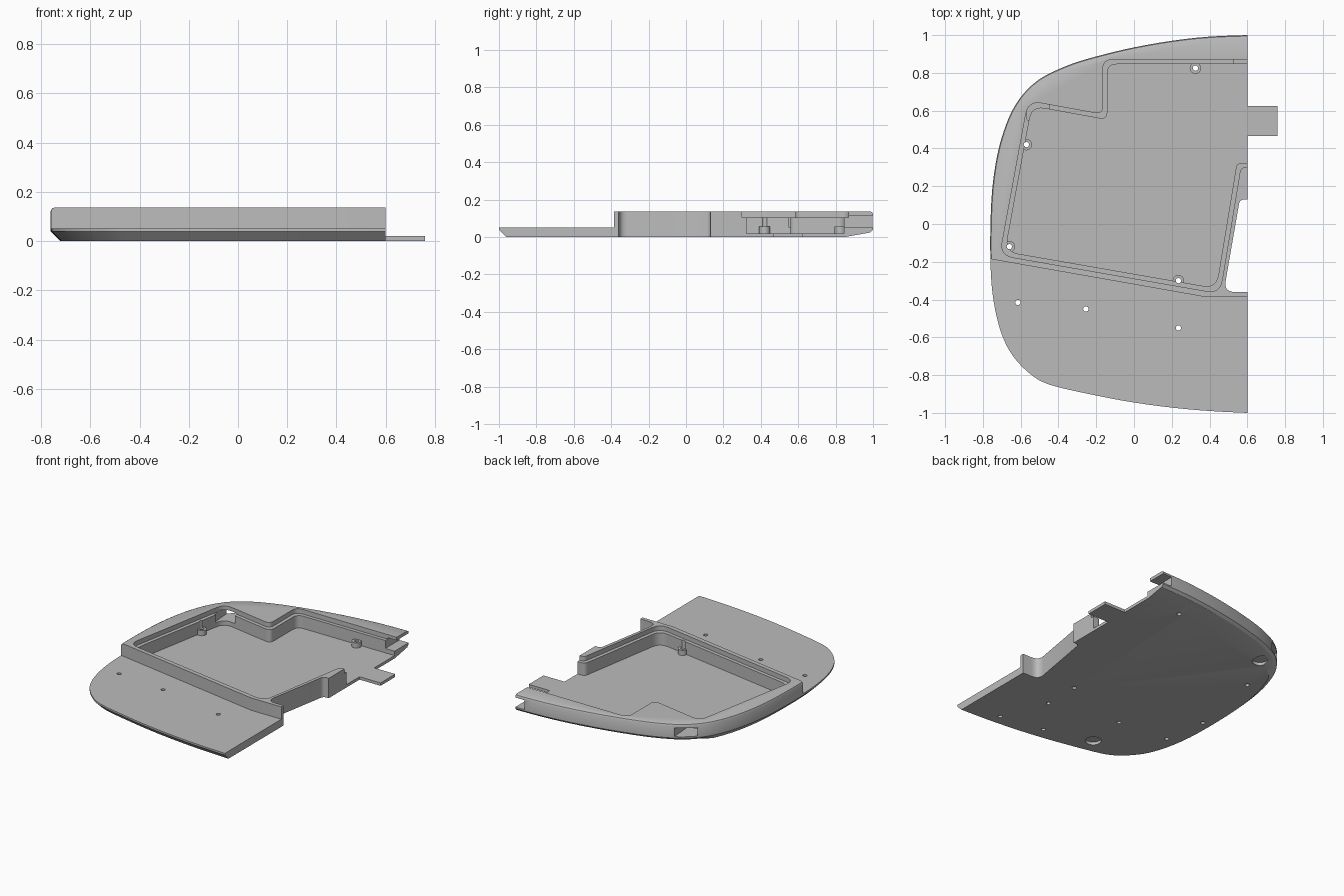
import bpy, bmesh, math
from mathutils import Vector

if "Cube" in bpy.data.objects:
    bpy.data.objects.remove(bpy.data.objects["Cube"])

grey = bpy.data.materials.new("light grey plastic")
grey.diffuse_color = (0.5, 0.5, 0.5, 1)
grey.use_nodes = True
grey.node_tree.nodes["Principled BSDF"].inputs["Base Color"].default_value = grey.diffuse_color

TOP, PLATE, LEDGE, FLOOR = 0.137, 0.052, 0.105, 0.02


def loft(name, loops):
    """Solid from a stack of equal-length loops of 3D points."""
    bm = bmesh.new()
    rings = [[bm.verts.new(p) for p in loop] for loop in loops]
    n = len(rings[0])
    for a, b in zip(rings, rings[1:]):
        for i in range(n):
            j = (i + 1) % n
            bm.faces.new((a[i], a[j], b[j], b[i]))
    bm.faces.new(rings[0][::-1])
    bm.faces.new(rings[-1])
    bmesh.ops.recalc_face_normals(bm, faces=bm.faces)
    me = bpy.data.meshes.new(name)
    bm.to_mesh(me)
    bm.free()
    me.materials.append(grey)
    ob = bpy.data.objects.new(name, me)
    bpy.context.collection.objects.link(ob)
    return ob


def prism(name, pts, z0, z1):
    return loft(name, [[(x, y, z) for x, y in pts] for z in (z0, z1)])


def circle(x, y, r, n=24):
    return [(x + r * math.cos(i * math.tau / n), y + r * math.sin(i * math.tau / n)) for i in range(n)]


def rounded(corners, steps=6):
    """Polygon (x, y, radius) with curved corners."""
    out = []
    for i, (x, y, r) in enumerate(corners):
        p = Vector((x, y))
        if r == 0:
            out.append((x, y))
            continue
        a = Vector(corners[i - 1][:2]) - p
        b = Vector(corners[(i + 1) % len(corners)][:2]) - p
        t = min(r / math.tan(a.angle(b) / 2), a.length * 0.48, b.length * 0.48)
        s, e = p + a.normalized() * t, p + b.normalized() * t
        for k in range(steps + 1):
            u = k / steps
            q = s * (1 - u) ** 2 + p * 1.3 * u * (1 - u) + p * 0.7 * u * (1 - u) + e * u * u
            out.append((q.x, q.y))
    return out


def inset_corners(corners, d):
    """Move each edge of a counter-clockwise polygon inward by d."""
    out = []
    for i, (x, y, r) in enumerate(corners):
        p = Vector((x, y))
        u = (p - Vector(corners[i - 1][:2])).normalized()
        v = (Vector(corners[(i + 1) % len(corners)][:2]) - p).normalized()
        n1, n2 = Vector((-u.y, u.x)), Vector((-v.y, v.x))
        q = p + (n1 + n2) * d / (1 + n1.dot(n2))
        out.append((q.x, q.y, r))
    return out


def cut(ob, cutter, op='DIFFERENCE'):
    m = ob.modifiers.new(cutter.name, 'BOOLEAN')
    m.operation, m.solver, m.object = op, 'EXACT', cutter
    bpy.context.view_layer.objects.active = ob
    bpy.ops.object.modifier_apply(modifier=m.name)
    bpy.data.objects.remove(cutter)


# Outer shell outline, from the back right corner round to the front right corner
key = [(.6, 1), (.4, .992), (.2, .97), (0, .935), (-.15, .9), (-.3, .858), (-.42, .81), (-.51, .76),
       (-.585, .69), (-.645, .6), (-.69, .49), (-.725, .36), (-.75, .19), (-.76, 0), (-.76, -.2),
       (-.75, -.36), (-.725, -.5), (-.69, -.61), (-.64, -.7), (-.56, -.785), (-.45, -.85),
       (-.2, -.908), (0, -.945), (.2, -.972), (.4, -.99), (.6, -1)]
key = [Vector(p) for p in key]
outline = []
for i in range(len(key) - 1):
    p0, p1, p2, p3 = key[max(i - 1, 0)], key[i], key[i + 1], key[min(i + 2, len(key) - 1)]
    for u in (0, 1 / 3, 2 / 3):
        outline.append(0.5 * (2 * p1 + (p2 - p0) * u + (2 * p0 - 5 * p1 + 4 * p2 - p3) * u * u
                              + (3 * p1 - p0 - 3 * p2 + p3) * u ** 3))
outline.append(key[-1])


def ring(z, d, back=0):
    """Outline at height z, pulled in by d, and by a further amount towards the back."""
    pts = []
    for i, p in enumerate(outline):
        t = (outline[min(i + 1, len(outline) - 1)] - outline[max(i - 1, 0)]).normalized()
        n = Vector((-t.y, t.x))
        if i in (0, len(outline) - 1):
            n = Vector((0, -1 if i == 0 else 1))
        q = p + n * (d + back * min(1, max(0, (p.y - 0.6) / 0.35)))
        pts.append((q.x, q.y, z))
    return pts


# Shell with undercut lower edge and softened top edge
shell = loft("case_shell", [ring(0, .04, .11), ring(.024, .016), ring(.04, 0), ring(TOP - .016, 0),
                            ring(TOP - .005, .005), ring(TOP, .016)])

# Lower front deck
cut(shell, prism("deck_cut", [(-1, -.143), (.37, -.385), (.8, -.385), (.8, -1.2), (-1, -1.2)], PLATE, .3))

# Stepped cavity
cavity = [(.75, .87, 0), (-.165, .87, .05), (-.165, .58, .035), (-.56, .652, .07), (-.71, -.165, .07),
          (.455, -.368, .07), (.565, .30, .03), (.75, .30, 0)]
cut(shell, prism("ledge_cut", rounded(cavity), LEDGE, .3))
cut(shell, prism("cavity_cut", rounded(inset_corners(cavity, .024)), FLOOR, .3))

# Side recess through the right edge
cut(shell, prism("recess_cut", rounded([(.8, .13, 0), (.56, .13, .03), (.475, -.36, .05), (.8, -.36, 0)]), -.1, .3))

# Cable openings in the back wall
cut(shell, prism("end_opening", [(.53, .8), (.8, .8), (.8, 1.1), (.53, 1.1)], .05, .115))
cut(shell, prism("corner_opening", [(-.565, .55), (-.445, .55), (-.475, .95), (-.595, .95)], .05, .11))

# Connecting tab
cut(shell, prism("tab", [(.55, .465), (.76, .465), (.76, .625), (.55, .625)], 0, FLOOR), 'UNION')

# Screw bosses and holes
bosses = [(.325, .825), (-.57, .42), (-.66, -.12), (.235, -.3)]
for x, y in bosses:
    cut(shell, prism("boss", circle(x, y, .03), .01, .055), 'UNION')
for x, y in bosses + [(-.615, -.415), (-.255, -.45), (.235, -.55)]:
    cut(shell, prism("screw_hole", circle(x, y, .014, 16), -.1, .3))

# Blind holes and foot recesses underneath
for x, y, r in [(.36, -.87, .014), (.05, -.82, .014), (-.28, -.73, .05), (-.44, .70, .05)]:
    cut(shell, prism("foot_recess", circle(x, y, r), -.1, .02))

bpy.ops.object.select_all(action='DESELECT')
shell.select_set(True)
bpy.context.view_layer.objects.active = shell
bpy.ops.object.shade_smooth_by_angle(angle=math.radians(25))
